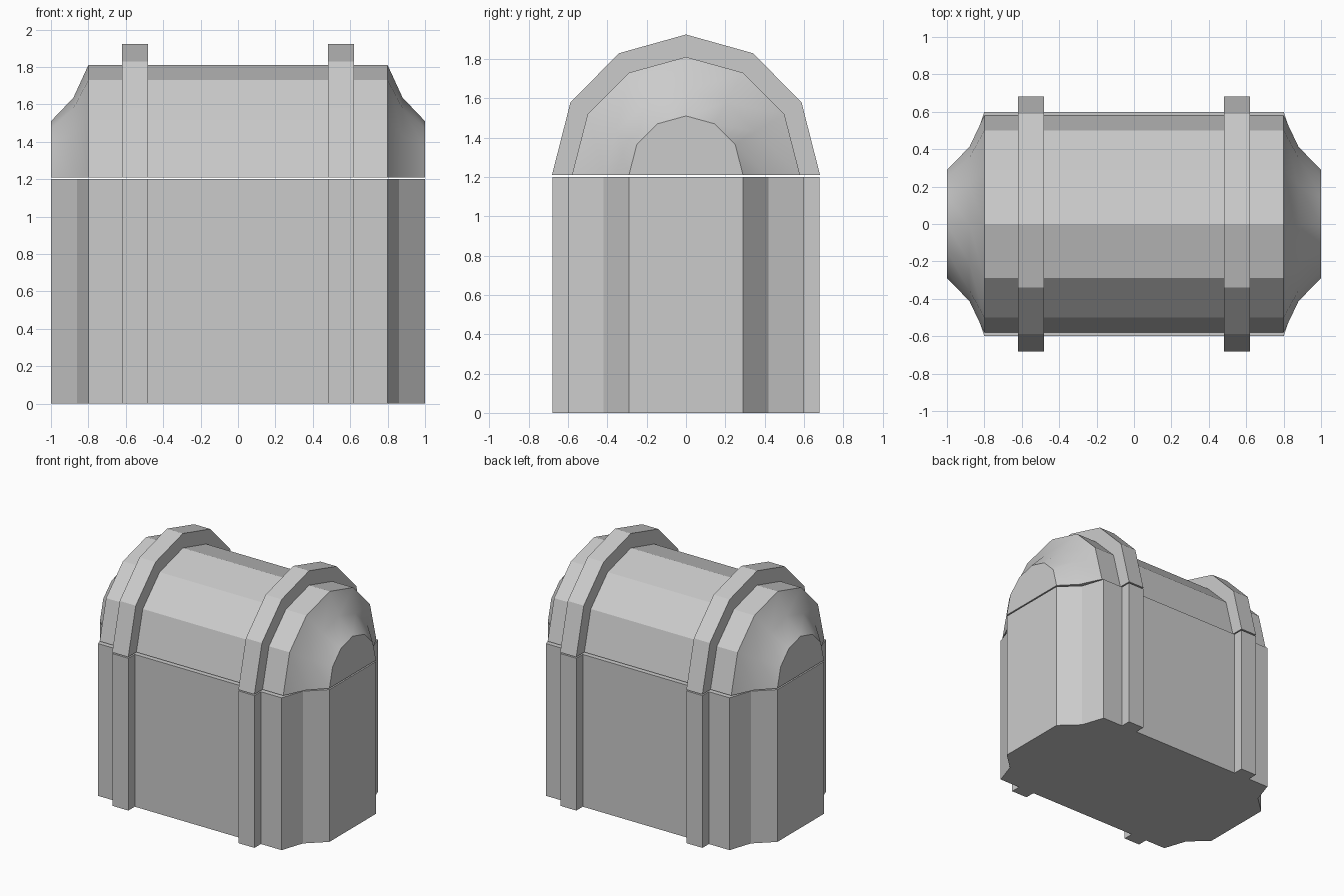
import bpy, bmesh
from math import radians

if "Cube" in bpy.data.objects:
    bpy.data.objects.remove(bpy.data.objects["Cube"])


def make_loft(name, rings, smooth_angle=None):
    """Skin a row of equal-sized rings into a closed solid."""
    bm = bmesh.new()
    rows = [[bm.verts.new(p) for p in ring] for ring in rings]
    n = len(rows[0])
    for a, b in zip(rows, rows[1:]):
        for i in range(n):
            j = (i + 1) % n
            bm.faces.new((a[i], a[j], b[j], b[i]))
    bm.faces.new(rows[0])
    bm.faces.new(rows[-1])
    bmesh.ops.recalc_face_normals(bm, faces=bm.faces)
    mesh = bpy.data.meshes.new(name)
    bm.to_mesh(mesh)
    bm.free()
    obj = bpy.data.objects.new(name, mesh)
    bpy.context.collection.objects.link(obj)
    if smooth_angle:
        bpy.ops.object.select_all(action='DESELECT')
        obj.select_set(True)
        bpy.context.view_layer.objects.active = obj
        bpy.ops.object.shade_smooth_by_angle(angle=radians(smooth_angle))
    return obj


def mirrored(stations):
    """Extend (x, ...) stations on the right side to both sides."""
    return [(-s[0], *s[1:]) for s in reversed(stations)] + stations


# Chest body: plan outline with raised straps and coved ends
plan = mirrored([(0.48, 0.60), (0.48, 0.68), (0.62, 0.68), (0.62, 0.60),
                 (0.80, 0.60), (0.86, 0.42), (1.00, 0.29)])
outline = plan + [(x, -y) for x, y in reversed(plan)]
make_loft("chest_body", [[(x, y, z) for x, y in outline] for z in (0, 1.20)])

# Domed lid: arch profile scaled along x for straps and coved ends
half_arch = [(0.58, 0.0), (0.50, 0.31), (0.29, 0.52)]
arch = half_arch + [(0, 0.60)] + [(-y, z) for y, z in reversed(half_arch)]
stations = mirrored([(0.48, 1, 1), (0.48, 1.175, 1.19), (0.62, 1.175, 1.19),
                     (0.62, 1, 1), (0.80, 1, 1), (0.88, 0.71, 0.71),
                     (1.00, 0.5, 0.5)])
make_loft("chest_lid", [[(x, y * sy, 1.21 + z * sz) for y, z in arch]
                        for x, sy, sz in stations], smooth_angle=27)
